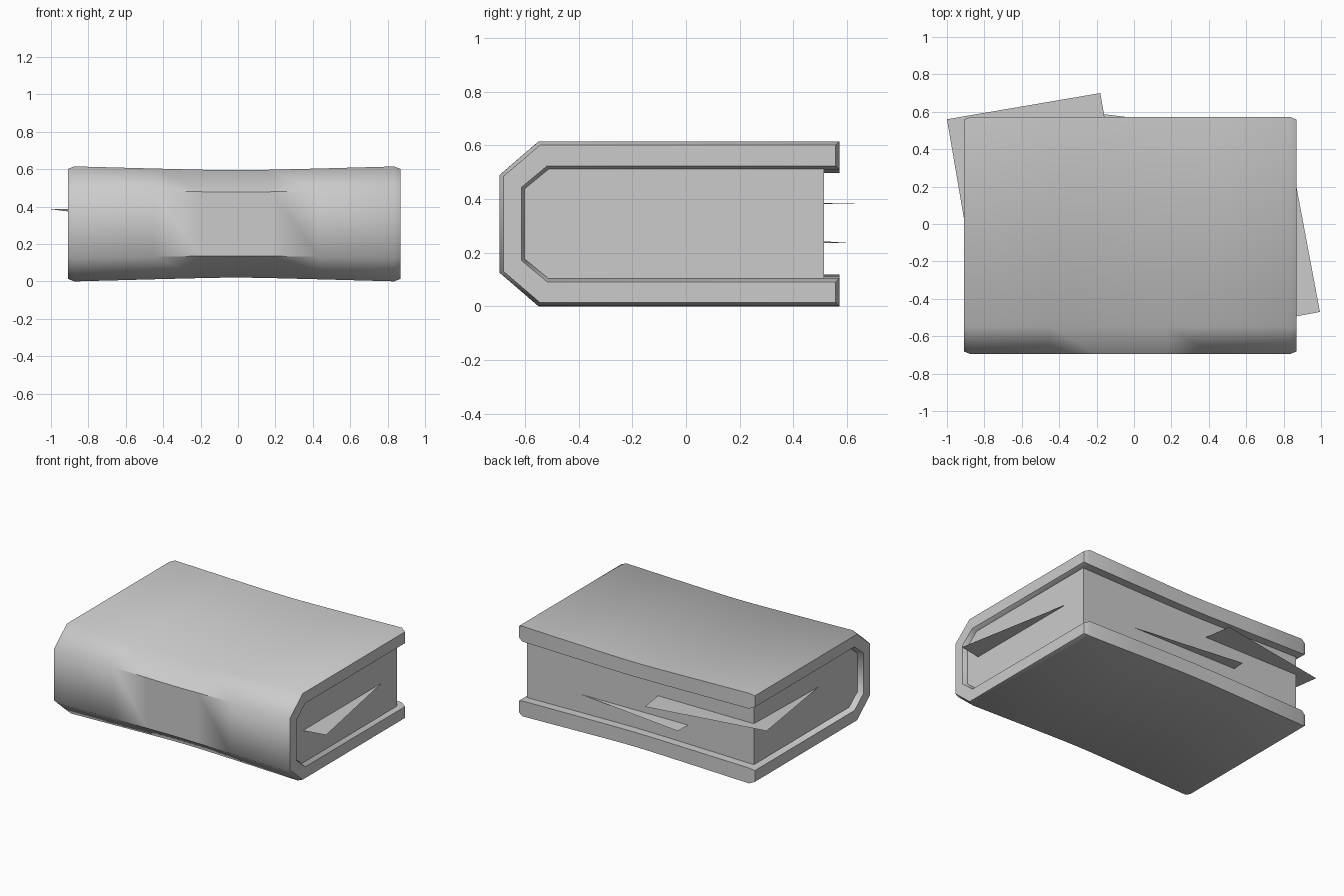
import bpy, bmesh, math
from mathutils import Vector

if "Cube" in bpy.data.objects:
    bpy.data.objects.remove(bpy.data.objects["Cube"])

H = 0.615            # book thickness


def pinch(x):
    """The book is slightly thinner at mid length."""
    t = min(abs(x + 0.01) / 0.86, 1.0)
    return 1 - 0.066 * (1 - (math.sqrt(t * t + 0.03) - 0.173) / 0.842)


def mirror_z(half):
    return half + [(y, H - z) for y, z in reversed(half)]


def make_object(name, bm, smooth=None):
    bmesh.ops.recalc_face_normals(bm, faces=bm.faces[:])
    me = bpy.data.meshes.new(name)
    bm.to_mesh(me)
    bm.free()
    ob = bpy.data.objects.new(name, me)
    bpy.context.collection.objects.link(ob)
    if smooth:
        bpy.ops.object.select_all(action='DESELECT')
        ob.select_set(True)
        bpy.context.view_layer.objects.active = ob
        bpy.ops.object.shade_smooth_by_angle(angle=math.radians(smooth))
    return ob


def loft(bm, stations):
    """Join (x, closed profile) stations into a tube and return its rings."""
    rings = []
    for x, prof in stations:
        k = pinch(x)
        rings.append([bm.verts.new((x, y, H / 2 + (z - H / 2) * k)) for y, z in prof])
    n = len(rings[0])
    for a, b in zip(rings, rings[1:]):
        for i in range(n):
            j = (i + 1) % n
            bm.faces.new((a[i], a[j], b[j], b[i]))
    return rings


MID = [-0.45, -0.2, -0.1, -0.01, 0.08, 0.18, 0.43]


# Wraparound cover: U profile, d shrinks it for the chamfered ends
def cover_profile(d):
    outer = mirror_z([(0.572 - d, H - d), (-0.55 + 0.4 * d, H - d), (-0.695 + d, 0.49 - 0.4 * d)])
    inner = mirror_z([(0.572 - d, 0.51 + d), (-0.512 - 0.4 * d, 0.51 + d), (-0.60 - d, 0.438 + 0.4 * d)])
    return outer + inner[::-1]


bm = bmesh.new()
full, small = cover_profile(0), cover_profile(0.014)
rings = loft(bm, [(-0.91, small), (-0.875, full)] + [(x, full) for x in MID]
             + [(0.835, full), (0.87, small)])
for r in (rings[0], rings[-1]):
    for i in range(5):
        bm.faces.new((r[i], r[i + 1], r[10 - i], r[11 - i]))
make_object("cover", bm, 50)

# Page block filling the inside of the cover
page_prof = mirror_z([(0.515, 0.512), (-0.512, 0.512), (-0.602, 0.438)])
bm = bmesh.new()
rings = loft(bm, [(x, page_prof) for x in [-0.873] + MID + [0.84]])
for r in (rings[0], rings[-1]):
    bm.faces.new(r)
make_object("page_block", bm)


# Loose sheets: flat rectangles poking out of the block
def sheet(name, corner, edge, depth, z_far):
    c, e = Vector(corner), Vector(edge).to_3d()
    side = Vector((e.y, -e.x, 0)).normalized() * depth
    side.z = z_far
    bm = bmesh.new()
    bm.faces.new([bm.verts.new(p) for p in (c, c + e, c + e + side, c + side)])
    make_object(name, bm)


sheet("loose_sheet_left", (-1.0, 0.56, 0.386), (0.82, 0.14), 0.9, -0.02)
sheet("loose_sheet_back", (-0.366, 0.612, 0.236), (0.82, -0.10), 0.9, 0.06)
sheet("loose_sheet_right", (0.994, -0.47, 0.323), (-0.15, 0.80), -0.9, 0.0)
